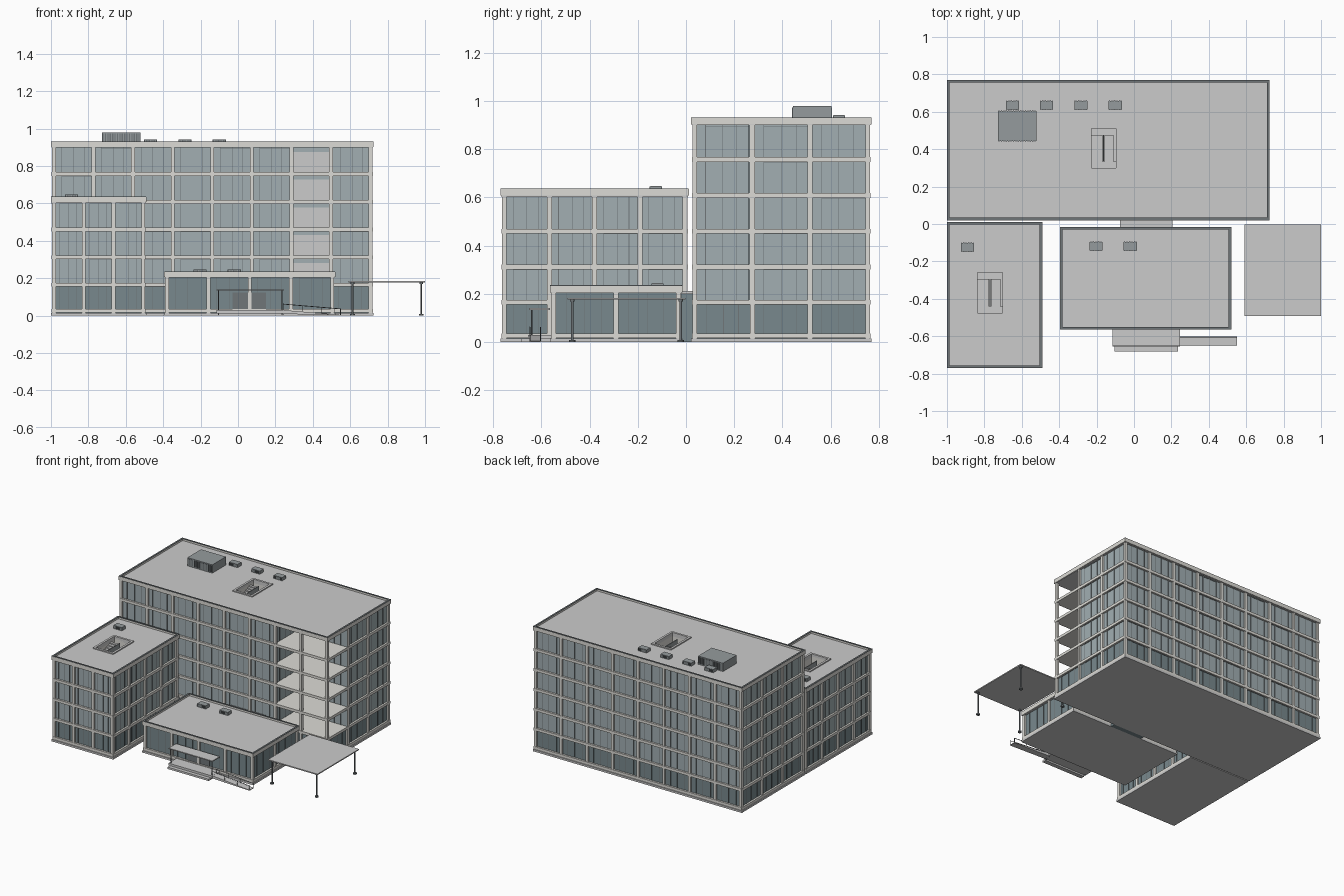
import bpy, bmesh, math, random
from mathutils import Vector, Matrix

if "Cube" in bpy.data.objects:
    bpy.data.objects.remove(bpy.data.objects["Cube"])

random.seed(4)


def material(name, r, g, b):
    m = bpy.data.materials.new(name)
    m.diffuse_color = (r, g, b, 1)
    m.use_nodes = True
    m.node_tree.nodes["Principled BSDF"].inputs["Base Color"].default_value = m.diffuse_color
    return m


CONCRETE = material("concrete", 0.72, 0.71, 0.67)
ROOF = material("roof_grey", 0.60, 0.60, 0.60)
GLASS = material("glass", 0.36, 0.43, 0.45)
DARK_GLASS = material("ground_glass", 0.19, 0.25, 0.27)
FRAME = material("dark_frame", 0.16, 0.18, 0.19)
METAL = material("plant_metal", 0.30, 0.33, 0.34)


def finish(name, bm, mat):
    me = bpy.data.meshes.new(name)
    bm.to_mesh(me)
    bm.free()
    me.materials.append(mat)
    ob = bpy.data.objects.new(name, me)
    bpy.context.collection.objects.link(ob)
    return ob


def boxes(name, items, mat):
    """One object made of boxes (x0, x1, y0, y1, z0, z1)."""
    bm = bmesh.new()
    for x0, x1, y0, y1, z0, z1 in items:
        m = Matrix.Translation(((x0 + x1) / 2, (y0 + y1) / 2, (z0 + z1) / 2))
        bmesh.ops.create_cube(bm, size=1, matrix=m @ Matrix.Diagonal((x1 - x0, y1 - y0, z1 - z0, 1)))
    return finish(name, bm, mat)


def rods(name, items, mat, sides=10):
    """One object made of rods (start, end, radius)."""
    bm = bmesh.new()
    for a, b, r in items:
        a, b = Vector(a), Vector(b)
        rot = (b - a).to_track_quat('Z', 'Y').to_matrix().to_4x4()
        bmesh.ops.create_cone(bm, cap_ends=True, segments=sides, radius1=r, radius2=r,
                              depth=(b - a).length, matrix=Matrix.Translation((a + b) / 2) @ rot)
    return finish(name, bm, mat)


def ring(o, i, z0, z1):
    """Four boxes filling rectangle o around rectangle i (x0, x1, y0, y1)."""
    return [(o[0], i[0], o[2], o[3], z0, z1), (i[1], o[1], o[2], o[3], z0, z1),
            (i[0], i[1], o[2], i[2], z0, z1), (i[0], i[1], i[3], o[3], z0, z1)]


def inset(r, d):
    return (r[0] + d, r[1] - d, r[2] + d, r[3] - d)


def on_face(rect, face, u0, u1, d0, d1, z0, z1):
    """Box on a facade: u runs along it, d goes inward from it."""
    x0, x1, y0, y1 = rect
    return {"front": (u0, u1, y0 + d0, y0 + d1, z0, z1),
            "back": (u0, u1, y1 - d1, y1 - d0, z0, z1),
            "left": (x0 + d0, x0 + d1, u0, u1, z0, z1),
            "right": (x1 - d1, x1 - d0, u0, u1, z0, z1)}[face]


def window(rect, face, u0, u1, d, z0, z1, panes, bars):
    """Pane with mullions and, now and then, a transom."""
    panes.append(on_face(rect, face, u0, u1, d, d + 0.006, z0, z1))
    for t in (0.2, 0.5, 0.76):
        u = u0 + (u1 - u0) * t
        bars.append(on_face(rect, face, u - 0.0012, u + 0.0012, d - 0.003, d, z0, z1))
    if random.random() < 0.35:
        s = u0 + (u1 - u0) * 0.2
        bars.append(on_face(rect, face, s, u1, d - 0.003, d, z1 - 0.012, z1 - 0.0095))


def block(name, rect, levels, top, nx, ny, hole=None, loggia=()):
    """Building wing: slabs, columns, windows, roof and parapet."""
    x0, x1, y0, y1 = rect
    upper, ground, bars, cols = [], [], [], []
    for face in ("front", "back", "left", "right"):
        a, b, n = (x0, x1, nx) if face in ("front", "back") else (y0, y1, ny)
        a, b = a + 0.016, b - 0.016
        grid = [a + (b - a) * i / n for i in range(n + 1)]
        for u in grid:
            cols.append(on_face(rect, face, u - 0.010, u + 0.010, 0.006, 0.026, 0.012, top - 0.02))
        for i in range(n):
            for f in range(len(levels) - 1):
                if f > 0 and (face, i) in loggia:
                    continue
                window(rect, face, grid[i], grid[i + 1], 0.018, levels[f], levels[f + 1],
                       upper if f else ground, bars)
    boxes(name + "_columns", cols, CONCRETE)
    boxes(name + "_ground_windows", ground, DARK_GLASS)
    if upper:
        boxes(name + "_upper_windows", upper, GLASS)
    boxes(name + "_mullions", bars, FRAME)
    boxes(name + "_base_slab", [(x0, x1, y0, y1, 0, 0.014)], ROOF)
    # floor slabs, with a beam edge above the base
    slab = inset(rect, 0.004)
    boxes(name + "_floor_slabs", [(*slab, z - 0.010, z + 0.010) for z in [0.026] + levels[1:-1]], CONCRETE)
    # roof with optional stair opening, parapet and dark coping
    roof = inset(rect, 0.004)
    z = top - 0.014
    boxes(name + "_roof", ring(roof, hole, levels[-1] - 0.005, z) if hole
          else [(*roof, levels[-1] - 0.005, z)], ROOF)
    boxes(name + "_parapet", ring(rect, inset(rect, 0.014), top - 0.03, top - 0.003), CONCRETE)
    boxes(name + "_coping", ring(inset(rect, 0.001), inset(rect, 0.014), top - 0.003, top), FRAME)


def stairwell(name, hole, z):
    """Rim, lining, two flights of steps and a landing below a roof opening."""
    x0, x1, y0, y1 = hole
    boxes(name + "_rim", ring(inset(hole, -0.016), hole, z - 0.02, z + 0.008), ROOF)
    boxes(name + "_lining", ring(inset(hole, -0.006), hole, z - 0.14, z - 0.01), CONCRETE)
    xm = (x0 + x1) / 2
    ya, yb, n = y0 + 0.035, y1 - 0.035, 7
    step = (yb - ya) / n
    items = [(x0, x1, y0, y1, z - 0.145, z - 0.135), (x0, x1, y0, ya, z - 0.075, z - 0.068)]
    for i in range(n):
        ys = ya + i * step
        h = z - 0.068 + 0.008 * i
        g = z - 0.070 - 0.008 * i
        items += [(x0, xm - 0.005, ys, ys + step, h - 0.010, h),
                  (xm + 0.005, x1 - 0.012, ys, ys + step, g - 0.010, g)]
    boxes(name + "_steps", items, ROOF)
    boxes(name + "_divider", [(xm - 0.003, xm + 0.003, ya, yb, z - 0.135, z - 0.012)], METAL)


def roof_unit(name, x, y, z, w, d, h, n):
    """Ventilation unit with slats along its top and front."""
    boxes(name, [(x - w / 2, x + w / 2, y - d / 2, y + d / 2, z, z + h)], METAL)
    xs = [x - w / 2 + w * (i + 0.5) / n for i in range(n)]
    boxes(name + "_slats", [(u - w / n / 4, u + w / n / 4, y - d / 2 - 0.003, y + d / 2 + 0.003,
                             z + h * 0.15, z + h * 0.9) for u in xs], FRAME)


# three wings
main = (-1.0, 0.725, 0.02, 0.77)
side = (-1.0, -0.49, -0.77, 0.012)
low = (-0.395, 0.52, -0.565, -0.015)
LEVELS = [0.015, 0.165, 0.312, 0.46, 0.608, 0.757, 0.905]
hole_main = (-0.228, -0.097, 0.30, 0.51)
hole_side = (-0.838, -0.702, -0.475, -0.26)
block("main_wing", main, LEVELS, 0.932, 8, 3, hole_main,
      {("front", 6), ("front", 7), ("right", 0)})
block("side_wing", side, LEVELS[:5], 0.638, 3, 4, hole_side)
block("low_wing", low, [0.015, 0.208], 0.236, 4, 2)
stairwell("main_stair", hole_main, 0.918)
stairwell("side_stair", hole_side, 0.624)

# recessed corner balconies of the main wing
panes, bars, walls = [], [], []
inner = (0.286, 0.72, 0.262, 0.60)
for z0, z1 in zip(LEVELS[1:-1], LEVELS[2:]):
    window(inner, "front", 0.505, 0.715, 0.0, z0, z1, panes, bars)
    window((0, 0.286, 0, 1), "right", 0.035, 0.265, 0.0, z0, z1, panes, bars)
    walls.append((0.286, 0.505, 0.260, 0.270, z0, z1 - 0.030))
    panes.append((0.286, 0.505, 0.262, 0.268, z1 - 0.030, z1))
boxes("balcony_windows", panes, GLASS)
boxes("balcony_mullions", bars, FRAME)
boxes("balcony_walls", walls, ROOF)

# connector between main and low wings
boxes("connector_walls", [(-0.07, 0.19, -0.018, 0.03, 0, 0.20)], DARK_GLASS)
boxes("connector_roof", [(-0.075, 0.205, -0.018, 0.03, 0.20, 0.212)], ROOF)

# rooftop plant
roof_unit("large_roof_unit", -0.625, 0.523, 0.915, 0.205, 0.16, 0.065, 16)
for i, (x, y, z) in enumerate([(-0.65, 0.635, 0.918), (-0.468, 0.635, 0.918), (-0.284, 0.635, 0.918),
                               (-0.10, 0.635, 0.918), (-0.89, -0.125, 0.624),
                               (-0.203, -0.118, 0.222), (-0.02, -0.118, 0.222)]):
    roof_unit("small_roof_unit_%d" % (i + 1), x, y, z, 0.07, 0.045, 0.024, 8)

# carport
boxes("carport_roof", [(0.592, 1.0, -0.492, -0.002, 0.176, 0.184)], ROOF)
posts = []
for x in (0.612, 0.98):
    for y in (-0.472, -0.022):
        posts += [((x, y, 0), (x, y, 0.178), 0.005), ((x, y, 0), (x, y, 0.009), 0.013),
                  ((x, y, 0.168), (x, y, 0.178), 0.010)]
rods("carport_posts", posts, FRAME, 14)

# entrance platform, steps, canopy
boxes("entrance_platform", [(-0.115, 0.245, -0.655, -0.56, 0.012, 0.030),
                            (-0.105, 0.235, -0.682, -0.65, 0.0, 0.014)], ROOF)
boxes("entrance_canopy", [(-0.115, 0.245, -0.652, -0.565, 0.134, 0.141)], ROOF)
rods("canopy_posts", [((x, -0.640, 0.0), (x, -0.640, 0.136), 0.003) for x in (-0.105, 0.235)], FRAME)
boxes("entrance_doors", [(-0.03, 0.15, -0.553, -0.545, 0.03, 0.125)], FRAME)

# ramp wedge and handrails
bm = bmesh.new()
prof = [(0.24, 0.010), (0.55, 0.0), (0.55, 0.004), (0.24, 0.030)]
face = bm.faces.new([bm.verts.new((x, -0.650, z)) for x, z in prof])
ext = bmesh.ops.extrude_face_region(bm, geom=[face])
bmesh.ops.translate(bm, vec=(0, 0.048, 0), verts=[v for v in ext["geom"] if isinstance(v, bmesh.types.BMVert)])
bmesh.ops.recalc_face_normals(bm, faces=bm.faces)
finish("ramp", bm, ROOF)
rails = []
for y in (-0.648, -0.604):
    rails.append(((0.24, y, 0.062), (0.55, y, 0.036), 0.002))
    for i in range(4):
        x = 0.242 + i * 0.102
        rails.append(((x, y, 0.004), (x, y, 0.062 - 0.084 * (x - 0.24)), 0.002))
rods("ramp_handrails", rails, FRAME, 6)
